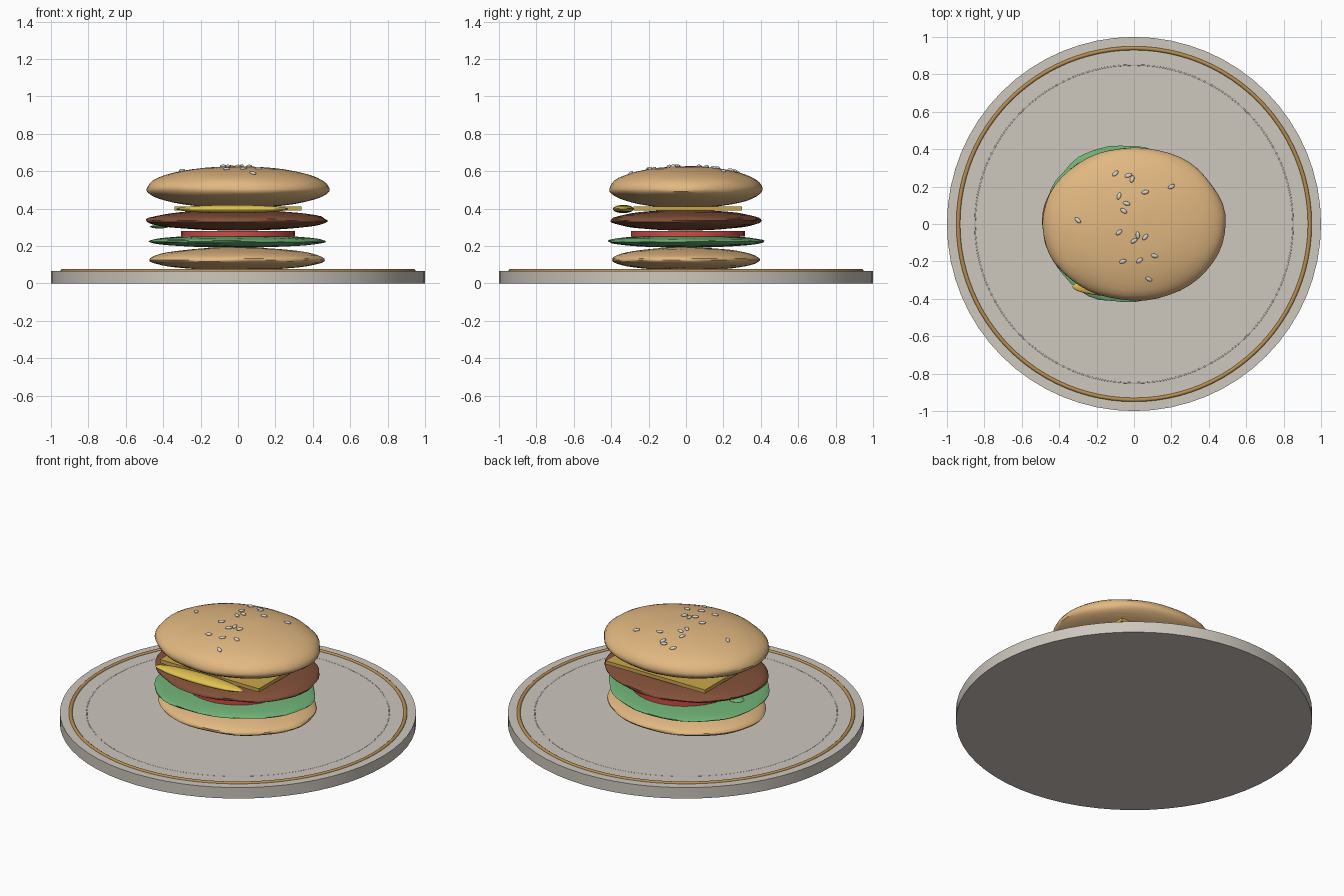
import bpy, bmesh, math, random
from mathutils import Matrix, Vector, noise

if "Cube" in bpy.data.objects:
    bpy.data.objects.remove(bpy.data.objects["Cube"])

random.seed(4)


def material(name, rgb):
    m = bpy.data.materials.new(name)
    m.diffuse_color = (*rgb, 1)
    m.use_nodes = True
    m.node_tree.nodes["Principled BSDF"].inputs["Base Color"].default_value = m.diffuse_color
    return m


BUN = material("toasted_bun", (0.76, 0.48, 0.22))
PLATE = material("warm_white", (0.61, 0.57, 0.51))
GOLD = material("gold_trim", (0.48, 0.27, 0.08))
GREY = material("grey_line", (0.40, 0.39, 0.37))
GREEN = material("lettuce_green", (0.16, 0.44, 0.18))
BROWN = material("cooked_meat", (0.22, 0.08, 0.04))
RED = material("tomato_red", (0.62, 0.07, 0.06))
CHEESE = material("cheese_yellow", (0.60, 0.38, 0.07))
YELLOW = material("pickle_yellow", (0.76, 0.54, 0.08))
SEED = material("sesame", (0.68, 0.65, 0.60))


def finish(name, bm, mat, angle=40):
    mesh = bpy.data.meshes.new(name)
    bm.to_mesh(mesh)
    bm.free()
    mesh.materials.append(mat)
    ob = bpy.data.objects.new(name, mesh)
    bpy.context.collection.objects.link(ob)
    bpy.ops.object.select_all(action='DESELECT')
    ob.select_set(True)
    bpy.context.view_layer.objects.active = ob
    bpy.ops.object.shade_smooth_by_angle(angle=math.radians(angle))
    return ob


def dome(name, mat, centre, rx, ry, up, down, bump=0.0, egg=0.0, seg=48, rings=24):
    """Ellipsoid with separate upper and lower heights and a lightly uneven skin."""
    bm = bmesh.new()
    bmesh.ops.create_uvsphere(bm, u_segments=seg, v_segments=rings, radius=1)
    for v in bm.verts:
        p = v.co.copy()
        k = 1 + bump * noise.noise(p * 3 + Vector((up * 90, 0, 0)))
        v.co = (p.x * rx * k, p.y * ry * k * (1 - egg * p.x),
                p.z * (up if p.z > 0 else down) * k)
        v.co += Vector(centre)
    return finish(name, bm, mat)


def disc(name, mat, centre, radius, height, seg):
    bm = bmesh.new()
    bmesh.ops.create_cone(bm, cap_ends=True, segments=seg, radius1=radius, radius2=radius,
                          depth=height, matrix=Matrix.Translation(centre))
    return finish(name, bm, mat)


def ring(name, mat, radius, tube, z):
    bpy.ops.mesh.primitive_torus_add(major_radius=radius, minor_radius=tube, location=(0, 0, z),
                                     major_segments=96, minor_segments=10)
    ob = bpy.context.object
    ob.name = name
    ob.data.materials.append(mat)
    bpy.ops.object.shade_smooth_by_angle(angle=math.radians(60))


# Plate with its trim rings
disc("plate", PLATE, (0, 0, 0.034), 1.0, 0.068, 64)
ring("gold_rim", GOLD, 0.94, 0.011, 0.066)
ring("inner_line", GREY, 0.85, 0.005, 0.0645)

# Stacked layers, bottom to top
dome("bottom_bun", BUN, (-0.005, 0, 0.125), 0.468, 0.396, 0.068, 0.055, 0.02)
dome("lettuce", GREEN, (-0.005, 0, 0.225), 0.472, 0.417, 0.034, 0.033, 0.03, egg=0.12)
dome("lettuce_scrap", GREEN, (-0.42, 0.11, 0.304), 0.05, 0.04, 0.01, 0.01, seg=16, rings=8)
disc("tomato_slice", RED, (0, 0.01, 0.266), 0.305, 0.03, 32)
dome("patty", BROWN, (-0.005, 0, 0.337), 0.485, 0.402, 0.056, 0.054, 0.03)

# Cheese slice
bm = bmesh.new()
bmesh.ops.create_cube(bm, size=1, matrix=Matrix.Translation((0, 0.01, 0.401))
                      @ Matrix.Diagonal((0.68, 0.58, 0.022, 1)))
finish("cheese_slice", bm, CHEESE)

dome("pickle_slice", YELLOW, (-0.03, -0.335, 0.398), 0.30, 0.055, 0.022, 0.022, seg=32, rings=16)

# Top bun
BC, BX, BY, BH = (0, 0, 0.505), 0.49, 0.41, 0.122
dome("top_bun", BUN, BC, BX, BY, BH, 0.102, 0.015)

# Sesame seeds lying on the top bun
SPOTS = [(-.10, .27), (-.03, .26), (-.01, .24), (.20, .20), (.06, .17), (-.08, .15),
         (-.04, .11), (-.055, .07), (-.30, .02), (-.08, -.045), (.02, -.06), (.06, -.07),
         (0, -.09), (-.06, -.20), (.03, -.195), (.11, -.17), (.08, -.295)]
bm = bmesh.new()
for x, y in SPOTS:
    h = math.sqrt(1 - (x / BX) ** 2 - (y / BY) ** 2)
    normal = Vector((x / BX ** 2, y / BY ** 2, h / BH))
    tilt = Vector((0, 0, 1)).rotation_difference(normal).to_matrix().to_4x4()
    place = Matrix.Translation((x, y, BC[2] + BH * h + 0.003)) @ tilt
    bmesh.ops.create_uvsphere(bm, u_segments=12, v_segments=8, radius=1,
                              matrix=place @ Matrix.Rotation(random.uniform(0, math.pi), 4, 'Z')
                              @ Matrix.Diagonal((0.02, 0.011, 0.008, 1)))
finish("sesame_seeds", bm, SEED, 60)
